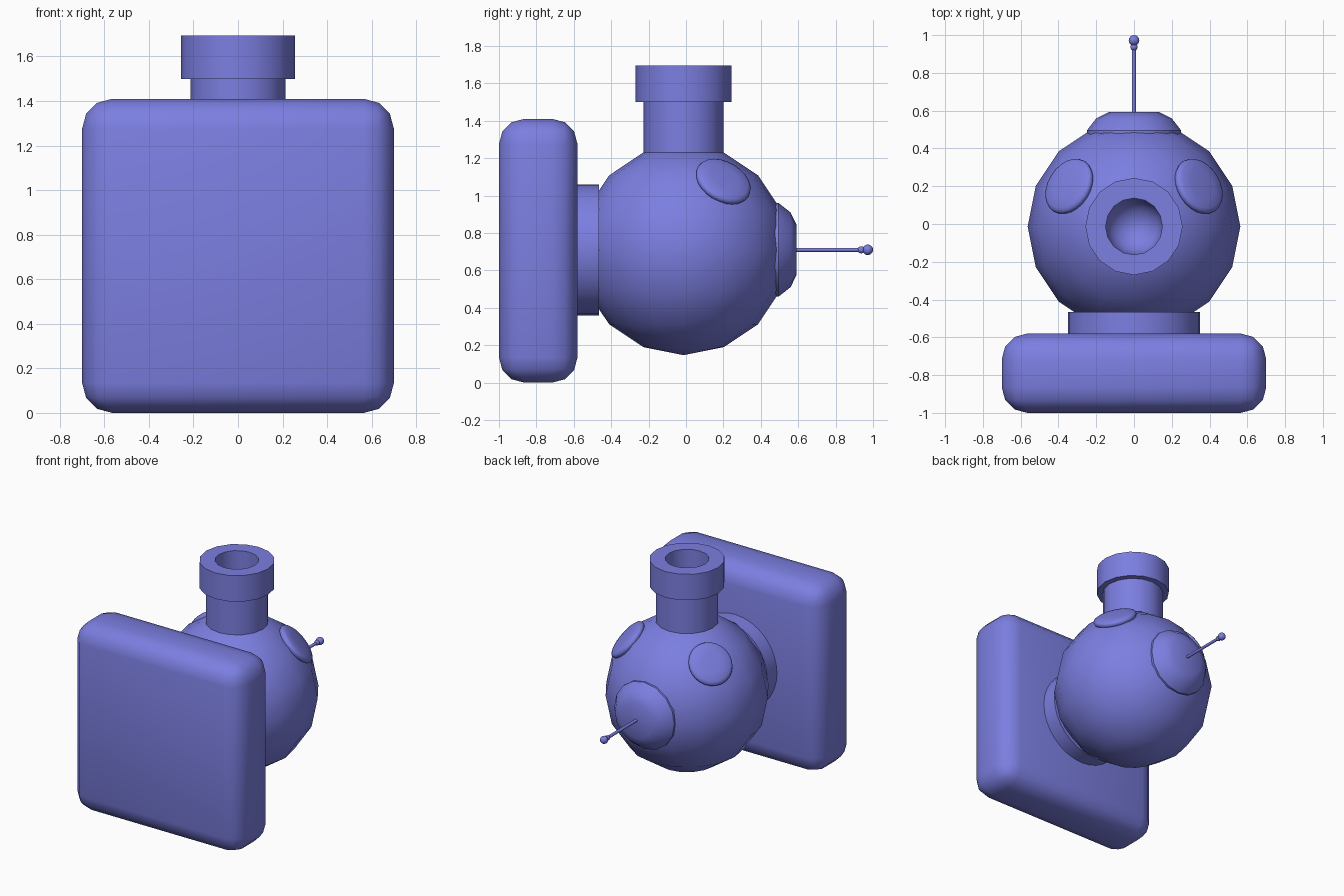
import bpy, bmesh, math
from mathutils import Vector

if "Cube" in bpy.data.objects:
    bpy.data.objects.remove(bpy.data.objects["Cube"])

CENTRE = Vector((0, -0.013, 0.71))
R = 0.563

blue = bpy.data.materials.new("periwinkle_blue")
blue.diffuse_color = (0.2, 0.21, 0.75, 1)
blue.use_nodes = True
blue.node_tree.nodes["Principled BSDF"].inputs["Base Color"].default_value = blue.diffuse_color


def finish(name, bm, angle=40):
    bmesh.ops.recalc_face_normals(bm, faces=bm.faces)
    me = bpy.data.meshes.new(name)
    bm.to_mesh(me)
    bm.free()
    me.materials.append(blue)
    ob = bpy.data.objects.new(name, me)
    bpy.context.collection.objects.link(ob)
    bpy.ops.object.select_all(action='DESELECT')
    bpy.context.view_layer.objects.active = ob
    ob.select_set(True)
    bpy.ops.object.shade_smooth_by_angle(angle=math.radians(angle))
    return ob


def lathe(name, profile, origin, axis, sides, angle=40):
    """Revolve (radius, height) points about an axis through origin."""
    bm = bmesh.new()
    rings = []
    for r, h in profile:
        if r < 1e-5:
            rings.append([bm.verts.new((0, 0, h))])
        else:
            rings.append([bm.verts.new((r * math.cos(math.tau * i / sides),
                                        r * math.sin(math.tau * i / sides), h))
                          for i in range(sides)])
    for a, b in zip(rings, rings[1:]):
        for i in range(sides):
            j = (i + 1) % sides
            if len(a) == 1:
                bm.faces.new((a[0], b[i], b[j]))
            elif len(b) == 1:
                bm.faces.new((a[i], a[j], b[0]))
            else:
                bm.faces.new((a[i], a[j], b[j], b[i]))
    ob = finish(name, bm, angle)
    ob.location = origin
    ob.rotation_euler = Vector(axis).to_track_quat('Z', 'Y').to_euler()
    return ob


# round body
bm = bmesh.new()
bmesh.ops.create_uvsphere(bm, u_segments=16, v_segments=8, radius=R)
finish("body", bm, 60).location = CENTRE

# rounded square base plate
bm = bmesh.new()
bmesh.ops.create_cube(bm, size=1)
bmesh.ops.scale(bm, vec=(1.4, 0.42, 1.41), verts=bm.verts)
bmesh.ops.bevel(bm, geom=bm.edges[:], offset=0.135, segments=3, profile=0.5,
                affect='EDGES', clamp_overlap=True)
finish("mount_plate", bm, 50).location = (0, -0.79, 0.705)

# collar joining plate and body
lathe("mount_collar", [(0, 0), (0.35, 0), (0.35, 0.155), (0, 0.155)],
      (0, -0.62, 0.71), (0, 1, 0), 32)

# neck with flange and a bowl-shaped opening
bowl = [(0.15 * math.cos(a), 0.63 - 0.15 * math.sin(a))
        for a in (math.pi / 2 * k / 5 for k in range(5))]
lathe("neck", [(0, 0.4), (0.214, 0.4), (0.214, 0.79), (0.257, 0.79),
               (0.257, 0.985), (0.15, 0.985), (0.15, 0.8)]
      + [(r, h + 0.1) for r, h in bowl] + [(0, 0.58)],
      CENTRE, (0, 0, 1), 16)

# domed nose with a flat end
lathe("nose", [(0, 0.42), (0.25, 0.42), (0.25, 0.508), (0.2, 0.572),
               (0.133, 0.605), (0, 0.605)], CENTRE, (0, 1, 0), 16, 35)

# antenna
lathe("antenna_rod", [(0, 0.55), (0.011, 0.55), (0.011, 0.96), (0, 0.96)],
      CENTRE, (0, 1, 0), 12)
for name, r, y in (("antenna_tip", 0.028, 0.972), ("antenna_bead", 0.019, 0.936)):
    bm = bmesh.new()
    bmesh.ops.create_uvsphere(bm, u_segments=16, v_segments=10, radius=r)
    finish(name, bm, 60).location = (0, y, 0.71)

# pair of rounded discs on the upper body
for side, sx in (("right", 1), ("left", -1)):
    lathe("eye_disc_" + side,
          [(0, 0.5), (0.135, 0.515), (0.152, 0.53), (0.157, 0.545), (0.152, 0.558),
           (0.135, 0.568), (0.08, 0.575), (0, 0.577)],
          CENTRE, (sx * 0.63, 0.39, 0.67), 24, 60)
